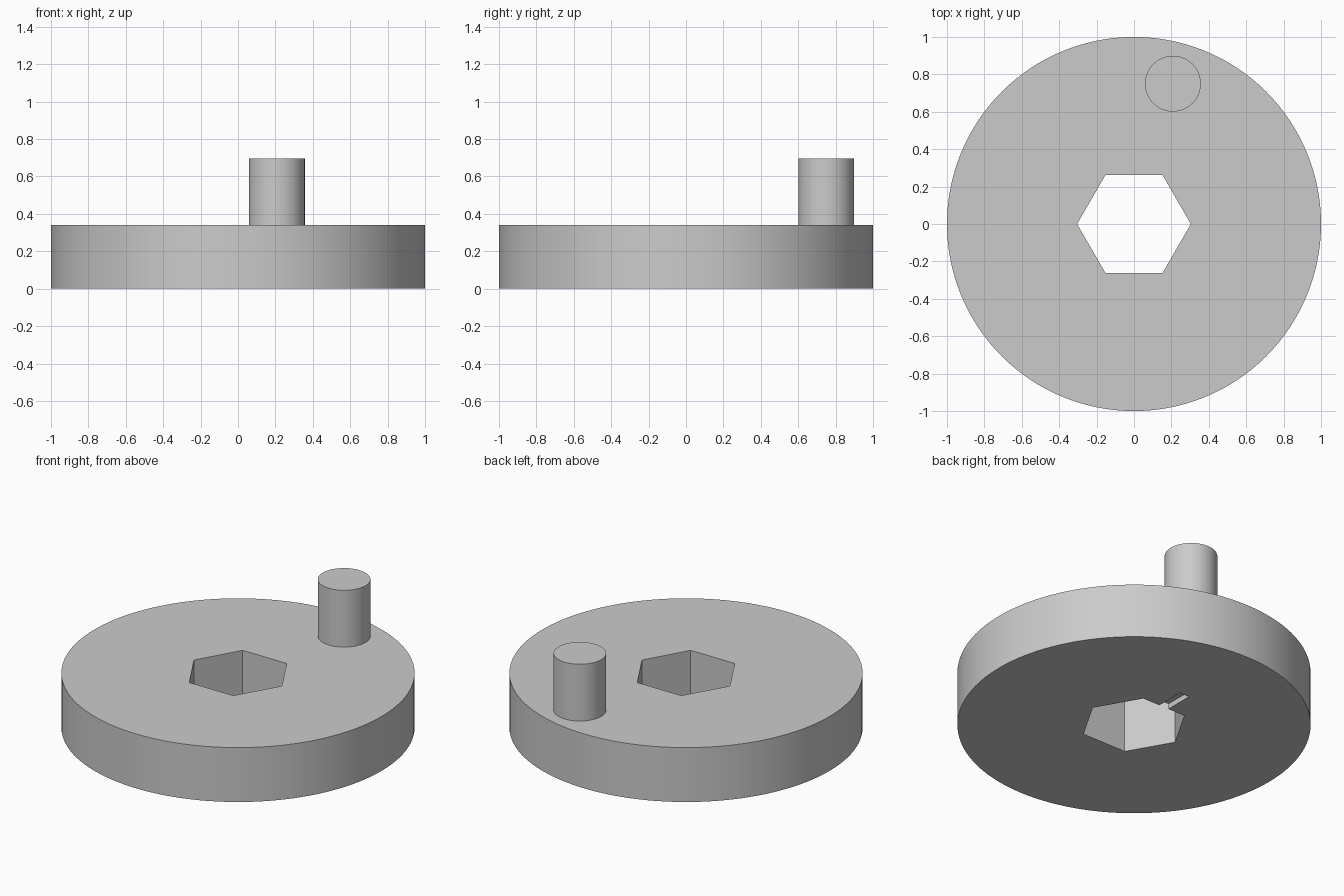
import bpy
import math

default = bpy.data.objects.get("Cube")
if default:
    bpy.data.objects.remove(default, do_unlink=True)

DISC_HEIGHT = 0.34
PEG_TOP = 0.695
HEX_RADIUS = 0.304
SLOT_HALF = 0.033
SLOT_END = 0.445

# One plain grey for the whole model
grey = bpy.data.materials.new("light_grey")
grey.use_nodes = True
colour = (0.6, 0.6, 0.6, 1)
grey.diffuse_color = colour
grey.node_tree.nodes["Principled BSDF"].inputs["Base Color"].default_value = colour


def cylinder(name, radius, bottom, top, x=0, y=0, sides=128, turn=0):
    bpy.ops.mesh.primitive_cylinder_add(
        vertices=sides, radius=radius, depth=top - bottom,
        location=(x, y, (bottom + top) / 2), rotation=(0, 0, turn))
    obj = bpy.context.object
    obj.name = name
    obj.data.materials.append(grey)
    return obj


def cut(target, cutter):
    mod = target.modifiers.new("cut", "BOOLEAN")
    mod.operation = "DIFFERENCE"
    mod.solver = "EXACT"
    mod.object = cutter
    bpy.context.view_layer.objects.active = target
    bpy.ops.object.modifier_apply(modifier=mod.name)
    bpy.data.objects.remove(cutter, do_unlink=True)


def smooth(obj):
    bpy.ops.object.select_all(action="DESELECT")
    obj.select_set(True)
    bpy.context.view_layer.objects.active = obj
    bpy.ops.object.shade_smooth_by_angle(angle=math.radians(30))


# Disc with a hexagonal through hole, corners on the x axis
disc = cylinder("disc", 1, 0, DISC_HEIGHT)
cut(disc, cylinder("hex_cutter", HEX_RADIUS, -0.1, DISC_HEIGHT + 0.1,
                   sides=6, turn=math.pi / 6))

# Shallow keyway in the underside, running from the hole toward the back
bpy.ops.mesh.primitive_cube_add(size=1, location=(0, SLOT_END / 2, 0))
slot = bpy.context.object
slot.name = "slot_cutter"
slot.scale = (2 * SLOT_HALF, SLOT_END, 2 * SLOT_HALF)
slot.data.materials.append(grey)
bpy.context.view_layer.update()
cut(disc, slot)

# Crank peg on the top face
peg = cylinder("peg", 0.149, DISC_HEIGHT, PEG_TOP, x=0.208, y=0.75)

for part in (disc, peg):
    smooth(part)
